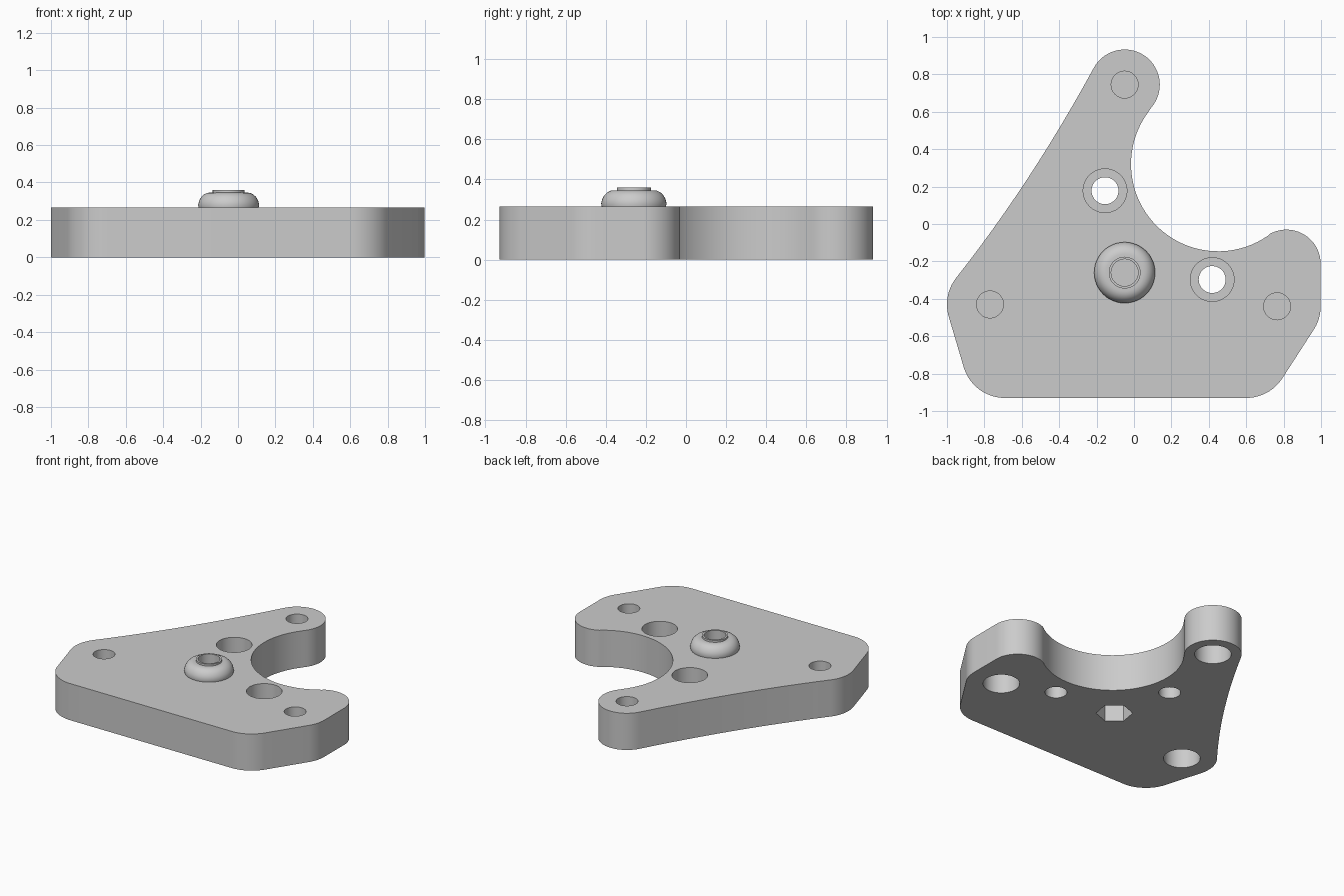
import bpy, bmesh
from math import cos, sin, radians, tau
from mathutils import Vector

if "Cube" in bpy.data.objects:
    bpy.data.objects.remove(bpy.data.objects["Cube"])

TOP = 0.265          # plate thickness
BORE, WIDE = 0.072, 0.12
BOSS = (-0.05, -0.26)

grey = bpy.data.materials.new("plain grey")
grey.use_nodes = True
colour = (0.6, 0.6, 0.6, 1)
grey.diffuse_color = colour
grey.node_tree.nodes["Principled BSDF"].inputs["Base Color"].default_value = colour


def make_object(name, bm):
    bmesh.ops.recalc_face_normals(bm, faces=bm.faces)
    mesh = bpy.data.meshes.new(name)
    bm.to_mesh(mesh)
    bm.free()
    mesh.materials.append(grey)
    obj = bpy.data.objects.new(name, mesh)
    bpy.context.collection.objects.link(obj)
    return obj


def activate(obj):
    bpy.ops.object.select_all(action='DESELECT')
    obj.select_set(True)
    bpy.context.view_layer.objects.active = obj


def arc(cx, cy, r, start, end, steps=14):
    angles = [radians(start + (end - start) * i / steps) for i in range(steps + 1)]
    return [(cx + r * cos(a), cy + r * sin(a)) for a in angles]


def bow(a, b, c, steps=12):
    a, b, c = Vector(a), Vector(b), Vector(c)
    ts = [i / steps for i in range(1, steps)]
    return [tuple(a * (1 - t) ** 2 + b * 2 * t * (1 - t) + c * t * t) for t in ts]


def prism(bm, points, low, high):
    """Extrude a closed outline between two heights."""
    face = bm.faces.new([bm.verts.new((x, y, low)) for x, y in points])
    raised = bmesh.ops.extrude_face_region(bm, geom=[face])["geom"]
    verts = [v for v in raised if isinstance(v, bmesh.types.BMVert)]
    bmesh.ops.translate(bm, verts=verts, vec=(0, 0, high - low))


def lathe(bm, profile, centre, sides=48, closed=False):
    """Spin (radius, height) points around a vertical axis."""
    rings = [[bm.verts.new((centre[0] + r * cos(tau * i / sides),
                            centre[1] + r * sin(tau * i / sides), z))
              for i in range(sides)] for r, z in profile]
    for a, b in zip(rings, rings[1:]):
        for i in range(sides):
            j = (i + 1) % sides
            bm.faces.new((a[i], a[j], b[j], b[i]))
    if closed:
        bm.faces.new(rings[0])
        bm.faces.new(rings[-1])


# Plate outline, clockwise: left corner, bowed side, tall arm, cove, short arm, base
left_corner = arc(-0.77, -0.43, 0.23, 197, 142)
tall_arm = arc(-0.05, 0.745, 0.188, 153, -40.4, 28)
outline = (left_corner
           + bow(left_corner[-1], (-0.55, 0.22), tall_arm[0])
           + tall_arm
           + arc(0.45, 0.32, 0.466, 139.6, 304.6, 40)[1:]
           + arc(0.815, -0.213, 0.183, 124.6, 0, 20)[1:]
           + arc(0.768, -0.44, 0.23, 0, -33)
           + arc(0.60, -0.70, 0.23, -33, -90)
           + arc(-0.69, -0.70, 0.23, 270, 197))
bm = bmesh.new()
prism(bm, outline, 0, TOP)
plate = make_object("plate", bm)

# Cutters for all holes
bm = bmesh.new()
over, under = TOP + 0.1, -0.1
for spot in ((-0.77, -0.43), (-0.05, 0.745), (0.765, -0.44)):
    # Corner holes: wide pocket below, narrow bore above, thin web between
    lathe(bm, [(WIDE, under), (WIDE, 0.18)], spot, closed=True)
    lathe(bm, [(BORE, 0.19), (BORE, over)], spot, closed=True)
for spot in ((-0.155, 0.178), (0.418, -0.297)):
    # Through holes with a counterbore on top
    lathe(bm, [(BORE, under), (BORE, 0.10), (0.117, 0.10), (0.117, over)],
          spot, closed=True)
# Boss bore and the six-sided pocket under it
lathe(bm, [(BORE, 0.19), (BORE, over)], BOSS, closed=True)
prism(bm, arc(*BOSS, WIDE, 140, 440, 5), under, 0.18)
cutter = make_object("hole_cutter", bm)
cutter.hide_render = True

activate(plate)
cut = plate.modifiers.new("holes", 'BOOLEAN')
cut.operation = 'DIFFERENCE'
cut.solver = 'EXACT'
cut.object = cutter
bpy.ops.object.modifier_apply(modifier=cut.name)
bpy.data.objects.remove(cutter)

# Domed boss with a short collar
bm = bmesh.new()
lathe(bm, [(0.160, TOP), (0.163, 0.28), (0.158, 0.302), (0.147, 0.322),
           (0.132, 0.336), (0.115, 0.344), (0.10, 0.346), (0.085, 0.346),
           (0.085, 0.36), (BORE, 0.36), (BORE, TOP)], BOSS)
boss = make_object("domed_boss", bm)

for obj in (plate, boss):
    activate(obj)
    bpy.ops.object.shade_smooth_by_angle(angle=radians(30))
